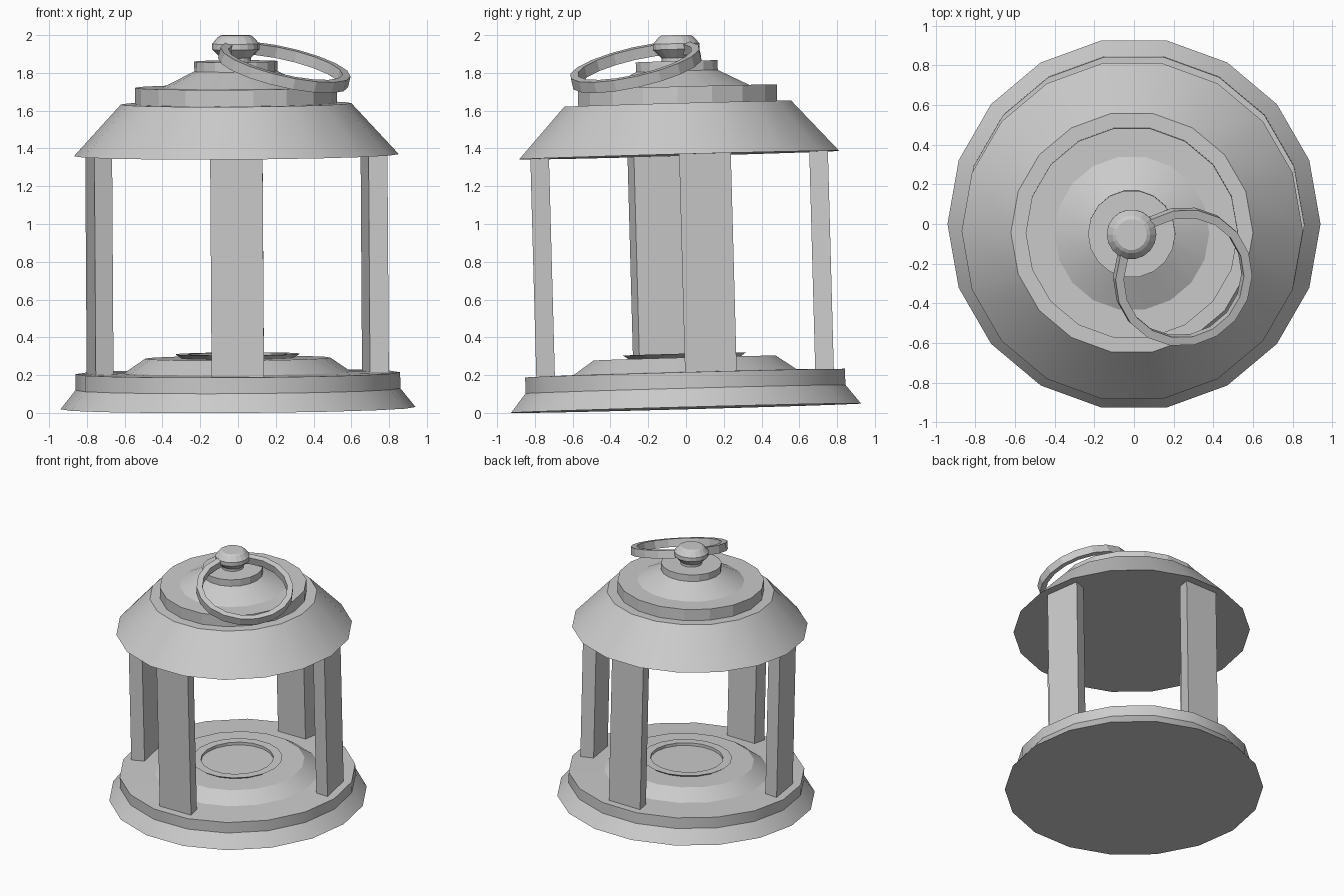
import bpy, bmesh, math
from mathutils import Matrix, Vector

if "Cube" in bpy.data.objects:
    bpy.data.objects.remove(bpy.data.objects["Cube"])

SIDES = 18
# the whole lantern leans very slightly
LEAN = (Matrix.Translation((0, 0, 0.025)) @ Matrix.Rotation(math.radians(1.55), 4, 'X')
        @ Matrix.Rotation(math.radians(-0.37), 4, 'Y'))


def polar(r, deg, z):
    a = math.radians(deg)
    return Vector((r * math.cos(a), r * math.sin(a), z))


def finish(name, bm, matrix, smooth=None):
    bmesh.ops.recalc_face_normals(bm, faces=bm.faces[:])
    mesh = bpy.data.meshes.new(name)
    bm.to_mesh(mesh)
    bm.free()
    ob = bpy.data.objects.new(name, mesh)
    bpy.context.collection.objects.link(ob)
    ob.matrix_world = matrix
    if smooth:
        bpy.ops.object.select_all(action='DESELECT')
        ob.select_set(True)
        bpy.context.view_layer.objects.active = ob
        bpy.ops.object.shade_smooth_by_angle(angle=math.radians(smooth))
    return ob


def lathe(name, profile, matrix=LEAN, closed=False, smooth=None, sides=SIDES):
    """Revolve (radius, z) points; capped at both ends unless the profile is closed."""
    bm = bmesh.new()
    rings = [[bm.verts.new(polar(r, 360 * i / sides, z)) for i in range(sides)]
             for r, z in profile]
    pairs = list(zip(rings, rings[1:]))
    if closed:
        pairs.append((rings[-1], rings[0]))
    else:
        bm.faces.new(rings[0])
        bm.faces.new(rings[-1])
    for a, b in pairs:
        for i in range(sides):
            j = (i + 1) % sides
            bm.faces.new((a[i], a[j], b[j], b[i]))
    return finish(name, bm, matrix, smooth)


def post(name, deg):
    """Upright following one side of the 18-sided plan."""
    bm = bmesh.new()
    lo, hi = [[bm.verts.new(polar(r, deg + d, z)) for r, d in
               ((0.70, -10), (0.80, -10), (0.80, 10), (0.70, 10))] for z in (0.18, 1.345)]
    bm.faces.new(lo)
    bm.faces.new(hi)
    for i in range(4):
        j = (i + 1) % 4
        bm.faces.new((lo[i], lo[j], hi[j], hi[i]))
    return finish(name, bm, LEAN)


# base with flared foot and raised, slightly hollowed centre
lathe("base", [(0.94, 0), (0.86, 0.10), (0.86, 0.185), (0.60, 0.19), (0.49, 0.265)], smooth=30)

# candle dish lip
lathe("candle_dish", [(0.29, 0.26), (0.33, 0.287), (0.265, 0.287), (0.265, 0.26)], closed=True)

# four posts
for name, deg in (("front", 270), ("right", 10), ("back", 90), ("left", 190)):
    post(name + "_post", deg)

# roof tiers
lathe("roof", [(0.86, 1.34), (0.61, 1.612)], smooth=30)
lathe("roof_upper_tier", [(0.535, 1.60), (0.535, 1.70), (0.39, 1.70), (0.22, 1.785),
                          (0.22, 1.837)], smooth=15)

# knob
lathe("knob", [(0.08, 1.83), (0.08, 1.855), (0.125, 1.90), (0.125, 1.93), (0.095, 1.965),
               (0.078, 1.975)])

# hanging ring, dropped toward the front right
ring_place = (Matrix.Translation((0.245, -0.265, 1.83))
              @ Matrix.Rotation(math.radians(18), 4, Vector((1, 1, 0))))
lathe("hanging_ring", [(0.31, -0.03), (0.353, -0.03), (0.353, 0.03), (0.31, 0.03)],
      matrix=ring_place, closed=True)
